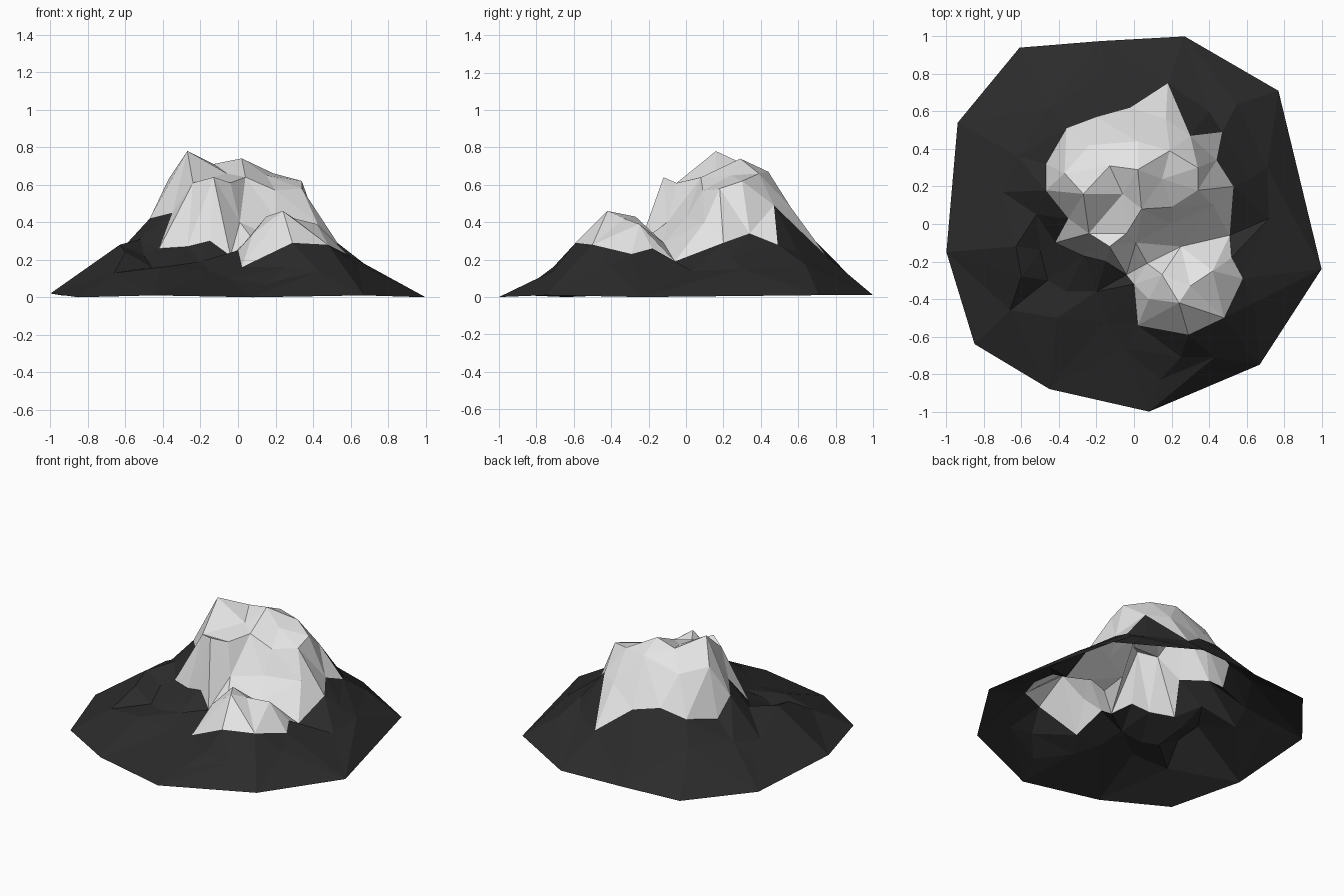
import bpy
from mathutils import Vector
from mathutils.geometry import delaunay_2d_cdt

# Rim on the ground
rim = [(-1, -.15, .02), (-.85, -.64, 0), (-.45, -.88, .01), (.08, -1, 0),
       (.67, -.75, .01), (1, -.24, 0), (.77, .71, .01), (.27, 1, .01),
       (-.18, .975, .01), (-.61, .94, .01), (-.94, .54, .01)]

# Closed line where snow meets rock
snow_line = [(.18, .75, .22), (-.02, .62, .37), (-.2, .57, .41), (-.36, .51, .35),
             (-.47, .32, .31), (-.47, .18, .42), (-.35, .03, .45), (-.42, -.1, .26),
             (-.27, -.17, .27), (-.15, -.2, .30), (-.04, -.27, .22), (0, -.32, .25),
             (.02, -.54, .16), (.29, -.59, .29), (.48, -.5, .28), (.58, -.29, .23),
             (.52, -.18, .26), (.51, -.06, .19), (.53, .2, .29), (.44, .34, .34),
             (.47, .49, .28), (.30, .47, .49)]

# Main summit, its crater and cliffs
summit = [(-.27, .16, .78), (-.13, .31, .71), (.02, .29, .74), (-.06, .16, .66),
          (.19, .39, .66), (.15, .24, .65), (.34, .30, .62), (.34, .18, .58),
          (.42, .10, .40), (.04, .08, .64), (.2, .09, .57), (-.24, -.05, .61),
          (-.13, -.12, .64), (-.04, -.05, .61), (.01, -.1, .40), (.2, 0, .42),
          (-.37, .27, .63), (-.24, .42, .60), (.02, .44, .67), (.17, .56, .48)]

# Small front peak and the gully behind it
front_peak = [(.24, -.42, .46), (.15, -.27, .43), (.30, -.33, .42), (.08, -.40, .34),
              (.42, -.25, .39), (.07, -.21, .32), (.25, -.12, .29)]

# Broken points on the rock slopes
crags = [(-.63, -.12, .28), (-.60, -.28, .24), (-.52, .05, .31), (-.50, -.14, .22),
         (-.46, -.3, .16), (-.36, -.36, .17), (-.41, -.5, .16), (-.2, -.36, .19),
         (-.15, -.52, .14), (-.05, -.66, .10), (.14, -.83, .07), (.25, -.71, .16),
         (.43, -.71, .14), (.64, -.42, .17), (.72, .03, .14), (.62, .24, .22),
         (.71, .3, .15), (.55, .64, .17), (.40, .60, .24), (-.15, .8, .19),
         (-.45, .62, .22), (-.62, .36, .20), (-.70, .17, .17), (-.78, .35, .11),
         (-.66, -.46, .13)]


def material(name, value):
    m = bpy.data.materials.new(name)
    m.diffuse_color = (value, value, value, 1)
    return m


def make_part(name, verts, faces, mat):
    used = sorted({i for f in faces for i in f})
    index = {v: i for i, v in enumerate(used)}
    mesh = bpy.data.meshes.new(name)
    mesh.from_pydata([verts[i] for i in used], [],
                     [[index[i] for i in f] for f in faces])
    mesh.materials.append(mat)
    ob = bpy.data.objects.new(name, mesh)
    bpy.context.collection.objects.link(ob)


# Triangulate all points, keeping the snow line as a hard border
points = snow_line + rim + summit + front_peak + crags
border = list(range(len(snow_line)))
flat, _, tris, source, _, cap = delaunay_2d_cdt(
    [Vector(p[:2]) for p in points], [], [border], 0, 1e-5)
verts = [(v.x, v.y, points[s[0]][2]) for v, s in zip(flat, source)]

make_part("snow_cap", verts, [t for t, c in zip(tris, cap) if c], material("snow white", .78))
make_part("rock_slopes", verts, [t for t, c in zip(tris, cap) if not c], material("dark rock", .024))
